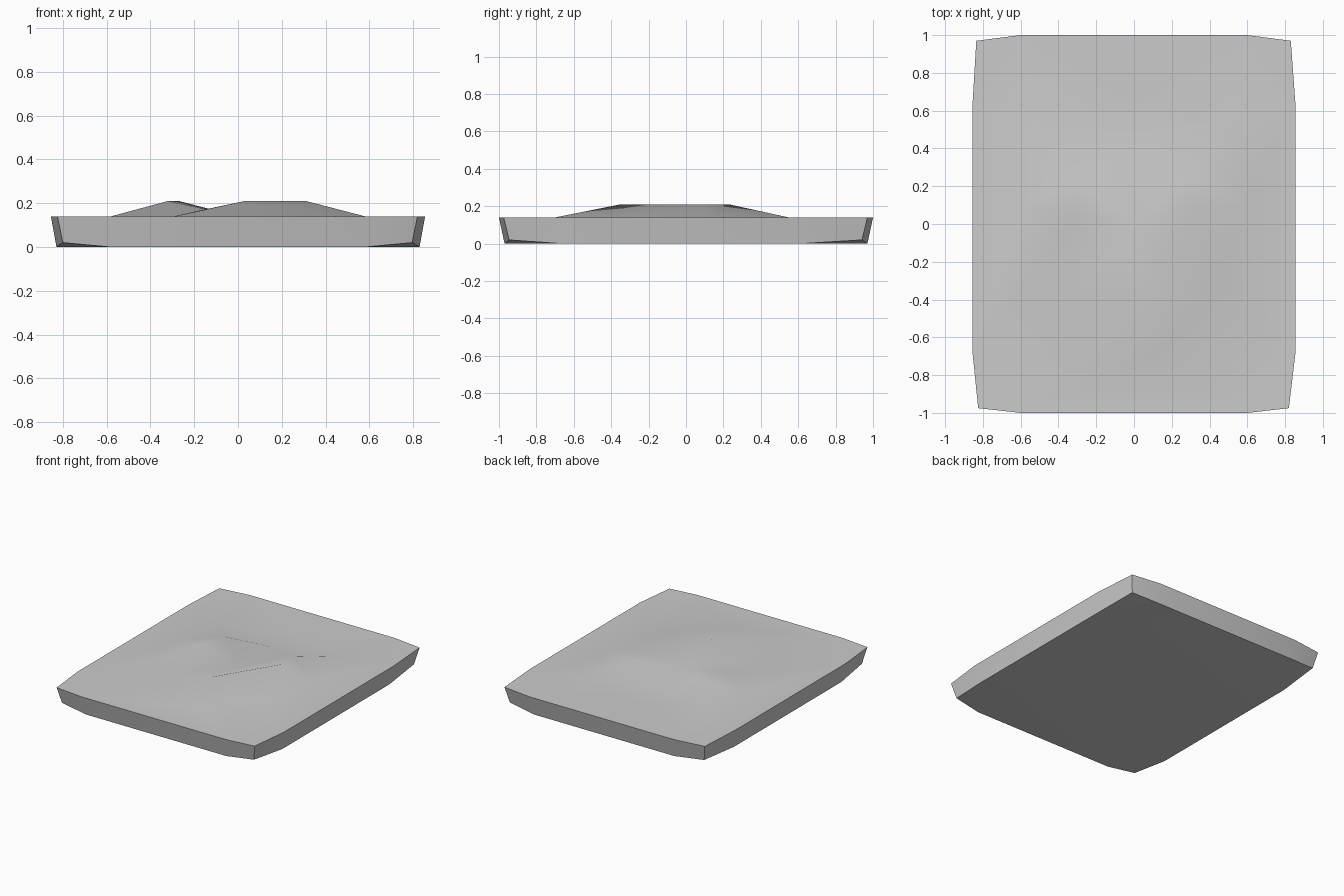
import bpy
import bmesh
from mathutils import Vector
from mathutils.geometry import delaunay_2d_cdt

cube = bpy.data.objects.get("Cube")
if cube:
    bpy.data.objects.remove(cube, do_unlink=True)

grey = bpy.data.materials.new("light grey")
grey.use_nodes = True
color = (0.6, 0.6, 0.6, 1)
grey.diffuse_color = color
grey.node_tree.nodes["Principled BSDF"].inputs["Base Color"].default_value = color

RIM, PEAK = 0.14, 0.21

# Slab outline, counter-clockwise from the right side
outline = [(0.855, -0.68), (0.855, 0.63), (0.83, 0.97), (0.6, 1), (-0.6, 1), (-0.835, 0.97),
           (-0.855, 0.63), (-0.855, -0.68), (-0.825, -0.975), (-0.6, -1), (0.6, -1), (0.82, -0.975)]
corners = (2, 5, 8, 11)

# Foot of the raised area, the two crests, and the winding valley between them
foot = [(0.58, 0.1), (0.45, -0.3), (0.1, -0.7), (-0.29, -0.7), (-0.58, -0.3),
        (-0.58, 0.1), (-0.5, 0.45), (0, 0.65), (0.5, 0.55)]
right_crest = [(0.03, -0.35), (0.31, 0.1), (0.27, 0.23)]
left_crest = [(-0.32, 0.05), (-0.27, 0.23)]
valley = [(0, 0.4), (0, 0), (-0.3, -0.35)]

points, edges, heights = [], [], []


def add_line(line, height, closed=False):
    start = len(points)
    points.extend(Vector(p) for p in line)
    heights.extend([height] * len(line))
    edges.extend((start + i, start + i + 1) for i in range(len(line) - 1))
    if closed:
        edges.append((len(points) - 1, start))
    return start


add_line(outline, RIM, True)
foot_start = add_line(foot, RIM, True)
right = add_line(right_crest, PEAK)
left = add_line(left_crest, PEAK)
low = add_line(valley, RIM)

# Creases joining the crests to the valley and to the foot
edges += [(left + 1, low), (left, low + 2), (right, low + 2), (right + 1, low + 1),
          (right + 2, low), (right, foot_start + 3)]

# Rumpled top surface
coords, _, faces, origins, _, _ = delaunay_2d_cdt(points, edges, [], 1, 1e-5)
bm = bmesh.new()
top = [bm.verts.new((c.x, c.y, heights[o[0]] if o else RIM)) for c, o in zip(coords, origins)]
for face in faces:
    bm.faces.new([top[i] for i in face])

# Walls taper inwards to a base whose corners lift slightly
rim = [next(v for v, o in zip(top, origins) if i in o) for i in range(len(outline))]
base = []
for i, (x, y) in enumerate(outline):
    base.append(bm.verts.new((x * 0.97, y * 0.97, 0.02 if i in corners else 0)))
count = len(rim)
for i in range(count):
    j = (i + 1) % count
    bm.faces.new((rim[i], base[i], base[j], rim[j]))
bm.faces.new(base[::-1])
bmesh.ops.triangulate(bm, faces=[f for f in bm.faces if len(f.verts) > 4])
bmesh.ops.recalc_face_normals(bm, faces=bm.faces)

mesh = bpy.data.meshes.new("rumpled_slab")
bm.to_mesh(mesh)
bm.free()
slab = bpy.data.objects.new("rumpled_slab", mesh)
bpy.context.collection.objects.link(slab)
mesh.materials.append(grey)

# Smooth surface with sharp rims
bpy.ops.object.select_all(action="DESELECT")
slab.select_set(True)
bpy.context.view_layer.objects.active = slab
bpy.ops.object.shade_smooth_by_angle()
